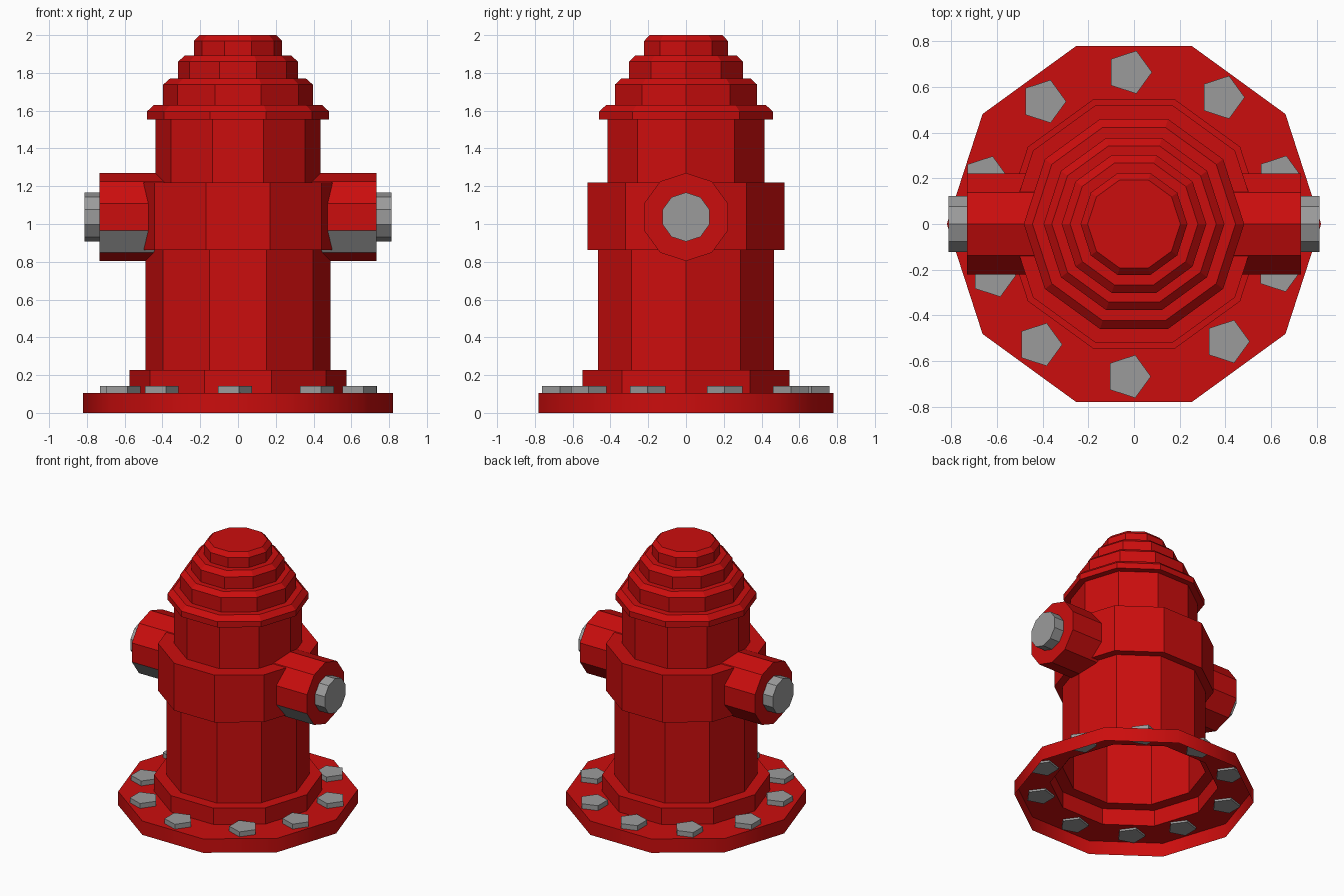
import bpy, bmesh
from math import cos, sin, pi

if "Cube" in bpy.data.objects:
    bpy.data.objects.remove(bpy.data.objects["Cube"])


def material(name, rgb):
    m = bpy.data.materials.new(name)
    m.diffuse_color = (*rgb, 1)
    m.use_nodes = True
    m.node_tree.nodes["Principled BSDF"].inputs["Base Color"].default_value = m.diffuse_color
    return m


RED = material("red_paint", (0.6, 0.004, 0.004))
GREY = material("bare_metal", (0.33, 0.33, 0.33))


def finish(bm, name, mats):
    mesh = bpy.data.meshes.new(name)
    bm.to_mesh(mesh)
    bm.free()
    for m in mats:
        mesh.materials.append(m)
    ob = bpy.data.objects.new(name, mesh)
    bpy.context.collection.objects.link(ob)
    return ob


def lathe(profile, sides):
    """Faceted shell around z, first corner on +x, closed at the top."""
    bm = bmesh.new()
    rings = [[bm.verts.new((r * cos(2 * pi * i / sides), r * sin(2 * pi * i / sides), z))
              for i in range(sides)] for r, z in profile]
    for a, b in zip(rings, rings[1:]):
        for i in range(sides):
            j = (i + 1) % sides
            bm.faces.new((a[i], a[j], b[j], b[i]))
    bm.faces.new(rings[-1])
    return bm


def nozzle_part(name, radius, x0, x1, side, mats):
    """Ten-sided prism along x with a corner at the top."""
    bm = bmesh.new()
    rings = [[bm.verts.new((side * x, radius * sin(pi * i / 5), 1.037 + radius * cos(pi * i / 5)))
              for i in range(10)] for x in (x0, x1)]
    for i in range(10):
        j = (i + 1) % 10
        f = bm.faces.new((rings[0][i], rings[0][j], rings[1][j], rings[1][i]))
        # the lower front facet is left unpainted
        if len(mats) > 1 and i == 6:
            f.material_index = 1
    for r in rings:
        bm.faces.new(r)
    bmesh.ops.recalc_face_normals(bm, faces=bm.faces)
    return finish(bm, name, mats)


# Barrel, flange and stepped bonnet: one shell, open underneath
profile = [(0.82, 0), (0.82, 0.105), (0.575, 0.105), (0.575, 0.228),
           (0.49, 0.228), (0.49, 0.863), (0.547, 0.863), (0.547, 1.22),
           (0.437, 1.22), (0.437, 1.552), (0.483, 1.552), (0.483, 1.595),
           (0.445, 1.63), (0.396, 1.63), (0.396, 1.738), (0.36, 1.77),
           (0.317, 1.77), (0.317, 1.86), (0.28, 1.893), (0.234, 1.893),
           (0.234, 1.968), (0.203, 2.0)]
bm = lathe(profile, 10)
bm.faces.ensure_lookup_table()
for f in bm.faces[:10]:          # softly shaded flange rim
    f.smooth = True
for e in bm.edges:
    if abs(e.verts[0].co.z - e.verts[1].co.z) < 1e-5:
        e.smooth = False
finish(bm, "hydrant_body", [RED])

# Side outlets with their metal plugs
for side, label in ((1, "right"), (-1, "left")):
    nozzle_part("outlet_" + label, 0.233, 0.38, 0.732, side, [RED, GREY])
    nozzle_part("outlet_plug_" + label, 0.13, 0.70, 0.812, side, [GREY])

# Loosely placed five-sided flange bolts
bolts = [(-0.02, 0.665), (0.386, 0.555), (0.637, 0.205), (0.634, -0.203), (0.408, -0.515),
         (-0.025, -0.668), (-0.413, -0.528), (-0.616, -0.225), (-0.65, 0.203), (-0.396, 0.537)]
for n, (x, y) in enumerate(bolts):
    bm = lathe([(0.099, 0.09), (0.099, 0.142)], 5)
    bm.faces.new([v for v in reversed(list(bm.verts)[:5])])
    ob = finish(bm, f"flange_bolt_{n + 1}", [GREY])
    ob.location = (x, y, 0)
